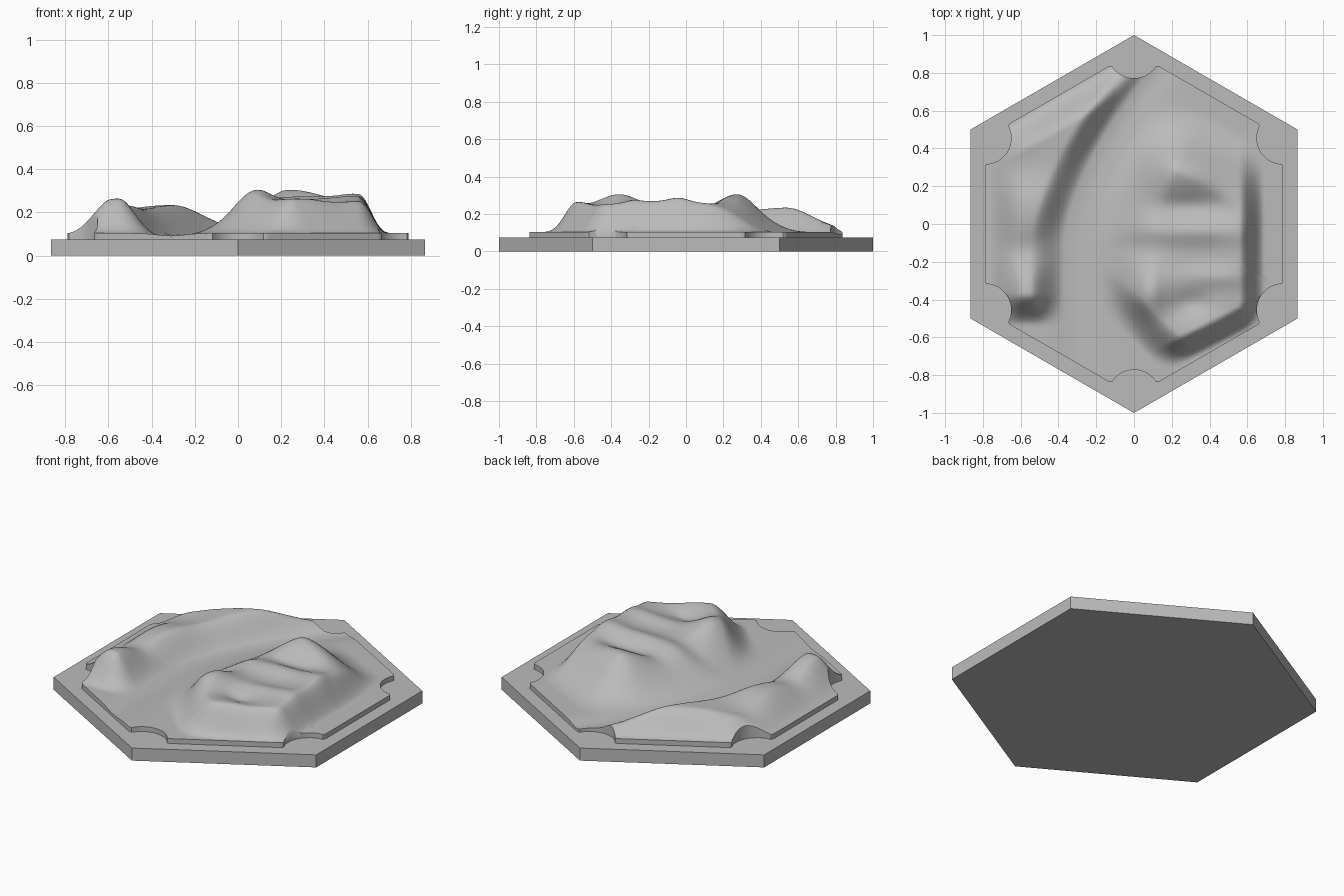
import bpy
import bmesh
from math import sin, cos, tau, pi, sqrt, exp, radians

cube = bpy.data.objects.get("Cube")
if cube:
    bpy.data.objects.remove(cube, do_unlink=True)

BASE_TOP, PLATE_TOP = 0.075, 0.104
APOTHEM, BITE = 0.79, 0.14
CORNER = APOTHEM / cos(pi / 6)

stone = bpy.data.materials.new("stone_grey")
stone.use_nodes = True
GREY = (0.5, 0.5, 0.5, 1)
stone.diffuse_color = GREY
stone.node_tree.nodes["Principled BSDF"].inputs["Base Color"].default_value = GREY


def finish(bm, name, smooth):
    bmesh.ops.recalc_face_normals(bm, faces=bm.faces)
    mesh = bpy.data.meshes.new(name)
    bm.to_mesh(mesh)
    bm.free()
    mesh.materials.append(stone)
    obj = bpy.data.objects.new(name, mesh)
    bpy.context.collection.objects.link(obj)
    if smooth:
        bpy.ops.object.select_all(action='DESELECT')
        obj.select_set(True)
        bpy.context.view_layer.objects.active = obj
        bpy.ops.object.shade_smooth_by_angle(angle=radians(50))
    return obj


def step(t):
    t = min(max(t, 0), 1)
    return t * t * (3 - 2 * t)


def bump(x, y, cx, cy, sx, sy, h):
    return h * exp(-((x - cx) / sx) ** 2 - ((y - cy) / sy) ** 2)


def inside(x, y, a, b, width):
    """Ramp rising to the left of the line a-b."""
    dx, dy = b[0] - a[0], b[1] - a[1]
    return step((dx * (y - a[1]) - dy * (x - a[0])) / sqrt(dx * dx + dy * dy) / width)


def river(y):
    return -0.3 + 0.52 * max(0, y + 0.1) ** 1.6


# Hills as (centre x, centre y, width x, width y, height)
BIG_BUMPS = [
    (0.28, 0.29, 0.28, 0.13, 0.065), (0.05, -0.36, 0.13, 0.13, 0.075),
    (0.32, -0.04, 0.32, 0.07, 0.03), (0.42, -0.28, 0.2, 0.06, 0.02),
    (0.55, -0.1, 0.1, 0.3, 0.025), (0.3, 0.1, 0.2, 0.06, -0.02),
    (0.3, -0.42, 0.1, 0.06, -0.025), (0.3, -0.58, 0.2, 0.09, 0.02),
    (0.0, -0.12, 0.12, 0.08, -0.015),
]
RIDGE_BUMPS = [
    (-0.56, -0.37, 0.13, 0.14, 0.05), (-0.58, -0.14, 0.2, 0.09, -0.02),
    (-0.5, 0.1, 0.15, 0.14, 0.02), (-0.33, 0.55, 0.2, 0.2, 0.02),
    (-0.62, 0.3, 0.12, 0.15, -0.03),
]


def height(x, y):
    c = river(y)
    big = (step((0.69 - x) / 0.13) * step((x - c - 0.07) / 0.36)
           * inside(x, y, (0.2, -0.77), (0.65, -0.54), 0.14)
           * inside(x, y, (-0.22, -0.42), (0.16, -0.78), 0.2)
           * inside(x, y, (0.68, 0.42), (0.1, 0.74), 0.36))
    big *= 0.14 + sum(bump(x, y, *b) for b in BIG_BUMPS)
    ridge = (step((c - 0.07 - x) / 0.18) * step((x + 0.79) / 0.2)
             * step((y + 0.54) / 0.17)
             * inside(x, y, (0.0, 0.91), (-0.79, 0.456), 0.17))
    ridge *= 0.11 + sum(bump(x, y, *b) for b in RIDGE_BUMPS)
    channel = 0.012 * exp(-((x - c + 0.01) / 0.09) ** 2)
    return PLATE_TOP + big + ridge - channel


def plate_radius(a):
    """Hexagon outline with a round bite at each corner."""
    d = (a - pi / 6) % (pi / 3)
    d = min(d, pi / 3 - d)
    r = APOTHEM / cos(pi / 6 - d)
    reach = BITE ** 2 - (CORNER * sin(d)) ** 2
    if reach > 0:
        r = min(r, CORNER * cos(d) - sqrt(reach))
    return r


# Hexagonal base
bm = bmesh.new()
floor = [bm.verts.new((cos(pi / 6 + tau * i / 6), sin(pi / 6 + tau * i / 6), 0))
         for i in range(6)]
bottom = bm.faces.new(floor)
up = bmesh.ops.extrude_face_region(bm, geom=[bottom], use_keep_orig=True)["geom"]
for v in up:
    if isinstance(v, bmesh.types.BMVert):
        v.co.z = BASE_TOP
finish(bm, "hex_base", False)

# Notched plate whose top is sculpted into hills and a valley
bm = bmesh.new()
SEGS, RINGS = 360, 70
rings = []
for k in range(1, RINGS + 1):
    ring = []
    for i in range(SEGS):
        a = tau * i / SEGS
        r = plate_radius(a) * k / RINGS
        x, y = r * cos(a), r * sin(a)
        ring.append(bm.verts.new((x, y, height(x, y))))
    rings.append(ring)
rings.append([bm.verts.new((v.co.x, v.co.y, BASE_TOP - 0.005)) for v in rings[-1]])
peak = bm.verts.new((0, 0, height(0, 0)))
for i in range(SEGS):
    j = (i + 1) % SEGS
    bm.faces.new((peak, rings[0][i], rings[0][j]))
    for inner, outer in zip(rings, rings[1:]):
        bm.faces.new((inner[i], outer[i], outer[j], inner[j]))
finish(bm, "terrain_plate", True)
